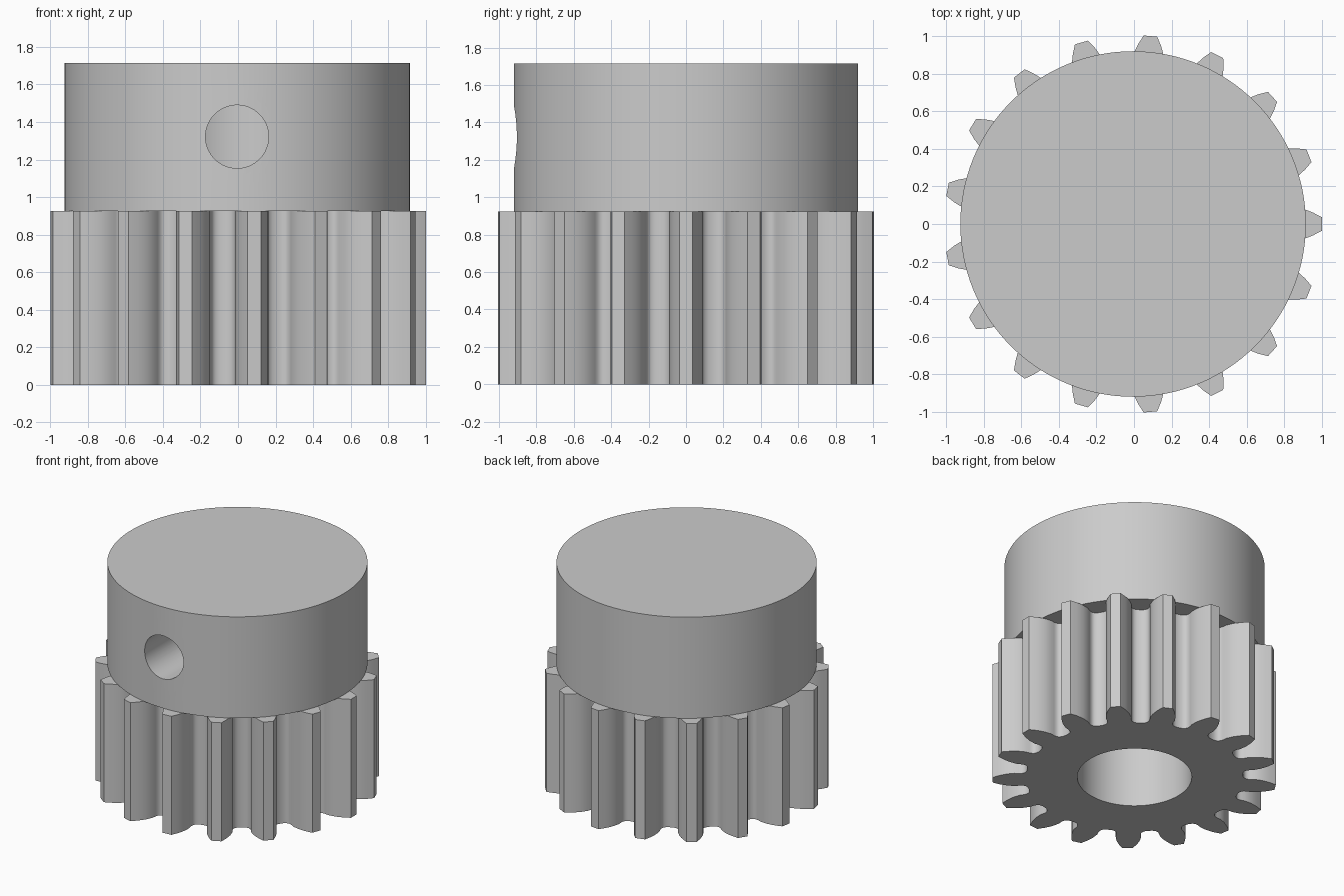
import bpy, bmesh, math
from mathutils import Matrix, Vector

cube = bpy.data.objects.get("Cube")
if cube:
    bpy.data.objects.remove(cube, do_unlink=True)

CENTER_X = -0.005
TEETH = 17
GEAR_TOP, HUB_TOP = 0.925, 1.715
BORE_RADIUS, BORE_END = 0.405, 1.55

steel = bpy.data.materials.new("light grey")
steel.use_nodes = True
colour = (0.6, 0.6, 0.6, 1)
steel.diffuse_color = colour
steel.node_tree.nodes["Principled BSDF"].inputs["Base Color"].default_value = colour


def make_object(name, bm):
    bmesh.ops.recalc_face_normals(bm, faces=bm.faces)
    mesh = bpy.data.meshes.new(name)
    bm.to_mesh(mesh)
    bm.free()
    obj = bpy.data.objects.new(name, mesh)
    obj.data.materials.append(steel)
    bpy.context.collection.objects.link(obj)
    return obj


def cylinder(name, radius, start, end, segments=96):
    """Cylinder between two points."""
    start, end = Vector(start), Vector(end)
    axis = end - start
    turn = axis.to_track_quat('Z', 'Y').to_matrix().to_4x4()
    bm = bmesh.new()
    bmesh.ops.create_cone(bm, cap_ends=True, segments=segments, radius1=radius,
                          radius2=radius, depth=axis.length,
                          matrix=Matrix.Translation((start + end) / 2) @ turn)
    return make_object(name, bm)


def activate(obj):
    bpy.ops.object.select_all(action='DESELECT')
    obj.select_set(True)
    bpy.context.view_layer.objects.active = obj


def cut(obj, cutter):
    cutter.hide_render = True
    activate(obj)
    mod = obj.modifiers.new("cut", 'BOOLEAN')
    mod.operation, mod.solver, mod.object = 'DIFFERENCE', 'EXACT', cutter
    bpy.ops.object.modifier_apply(modifier=mod.name)
    bpy.data.objects.remove(cutter, do_unlink=True)


# Toothed gear: half-tooth profile as (radius, half width), root to tip
half_tooth = [(0.767, 0.12), (0.776, 0.1), (0.786, 0.091), (0.80, 0.086),
              (0.82, 0.086), (0.85, 0.0905), (0.9, 0.083), (0.93, 0.073),
              (0.96, 0.061), (1.0055, 0.036)]
profile = [(r, -w) for r, w in half_tooth] + [(r, w) for r, w in reversed(half_tooth)]
bm = bmesh.new()
outline = []
for i in range(TEETH):
    middle = math.tau * i / TEETH
    for r, w in profile:
        a = middle + w / r
        outline.append(bm.verts.new((CENTER_X + r * math.cos(a), r * math.sin(a), 0)))
base = bm.faces.new(outline)
extruded = bmesh.ops.extrude_face_region(bm, geom=[base], use_keep_orig=True)
top = [v for v in extruded["geom"] if isinstance(v, bmesh.types.BMVert)]
bmesh.ops.translate(bm, vec=(0, 0, GEAR_TOP), verts=top)
gear = make_object("toothed_gear", bm)
cut(gear, cylinder("bore_cutter", BORE_RADIUS, (CENTER_X, 0, -0.2), (CENTER_X, 0, BORE_END)))

# Hub with a blind bore and a radial set screw hole
hub = cylinder("hub", 0.92, (CENTER_X, 0, GEAR_TOP), (CENTER_X, 0, HUB_TOP), 128)
cut(hub, cylinder("bore_cutter", BORE_RADIUS, (CENTER_X, 0, -0.2), (CENTER_X, 0, BORE_END)))
cut(hub, cylinder("screw_hole_cutter", 0.168, (CENTER_X, -1.2, 1.322), (CENTER_X, -0.1, 1.322), 64))

for part in (gear, hub):
    activate(part)
    bpy.ops.object.shade_smooth_by_angle(angle=math.radians(32))
